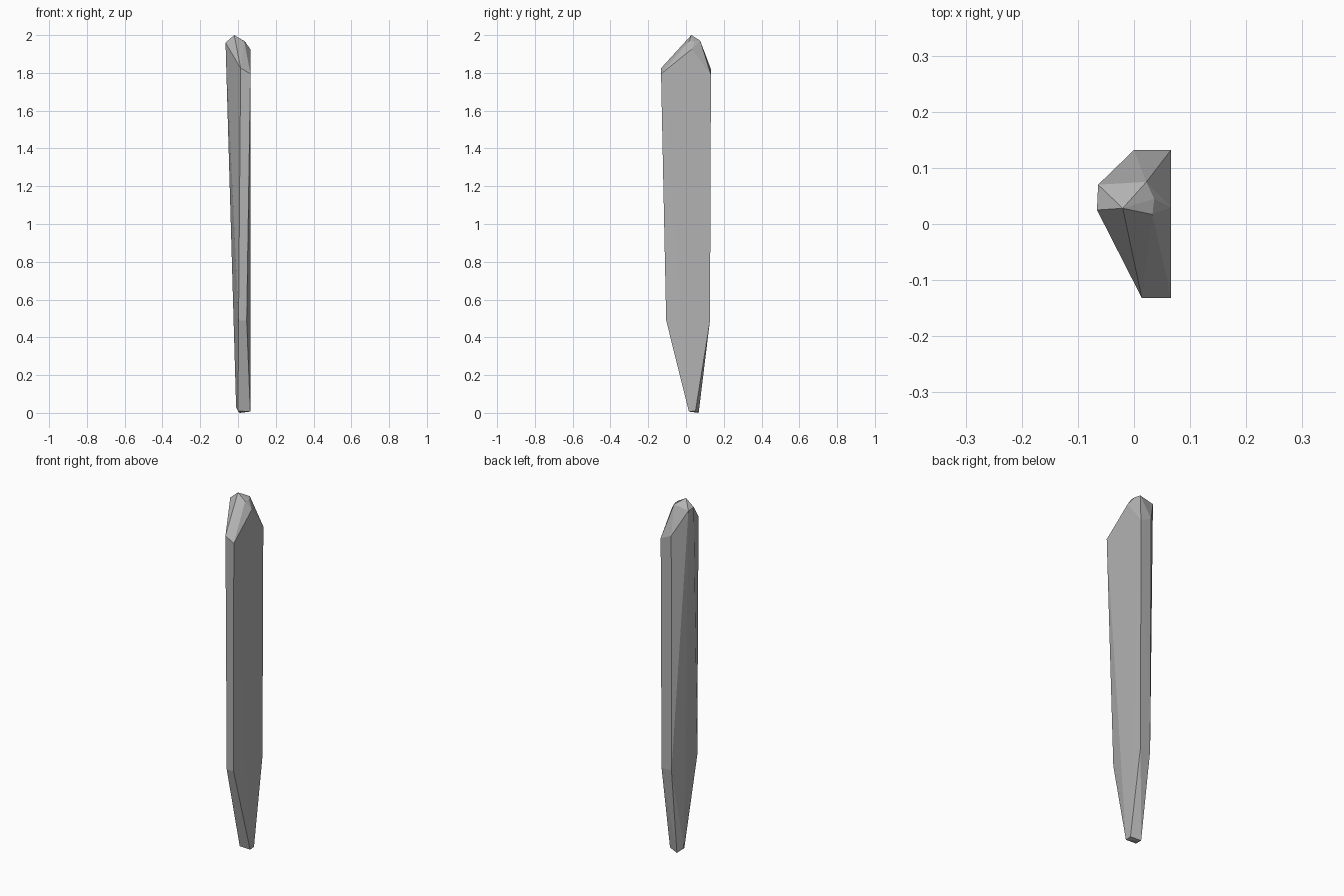
import bpy
import bmesh

cube = bpy.data.objects.get("Cube")
if cube:
    bpy.data.objects.remove(cube, do_unlink=True)

# Stone colour
grey = bpy.data.materials.new("stone grey")
grey.use_nodes = True
colour = (0.45, 0.45, 0.45, 1)
grey.diffuse_color = colour
grey.node_tree.nodes["Principled BSDF"].inputs["Base Color"].default_value = colour

# Corners of the chipped shard, by level
tip = [(0, 0.015, 0.01), (0.065, 0.015, 0.007), (0.065, 0.05, 0.01),
       (0.01, 0.067, 0), (-0.01, 0.035, 0.03)]
shoulder = [(0.003, -0.105, 0.49), (0.046, -0.105, 0.49),
            (0.064, 0.127, 0.49), (0.002, 0.127, 0.49)]
neck = [(0.014, -0.132, 1.825), (0.066, -0.132, 1.795),
        (0.066, 0.132, 1.79), (0, 0.132, 1.82)]
crown = [(-0.066, 0.025, 1.96), (-0.064, 0.07, 1.955), (-0.02, 0.028, 2),
         (0.022, 0.075, 1.971), (0.033, 0.017, 1.968),
         (0.036, 0.045, 1.967), (0.066, 0.03, 1.925)]

# Facets wrap tightly around the corners
bm = bmesh.new()
for corner in tip + shoulder + neck + crown:
    bm.verts.new(corner)
hull = bmesh.ops.convex_hull(bm, input=bm.verts[:])
loose = {v for v in hull["geom_interior"] + hull["geom_unused"]
         if isinstance(v, bmesh.types.BMVert)}
bmesh.ops.delete(bm, geom=list(loose), context="VERTS")
bmesh.ops.recalc_face_normals(bm, faces=bm.faces[:])

mesh = bpy.data.meshes.new("stone_shard")
bm.to_mesh(mesh)
bm.free()
mesh.materials.append(grey)
shard = bpy.data.objects.new("stone_shard", mesh)
bpy.context.collection.objects.link(shard)
